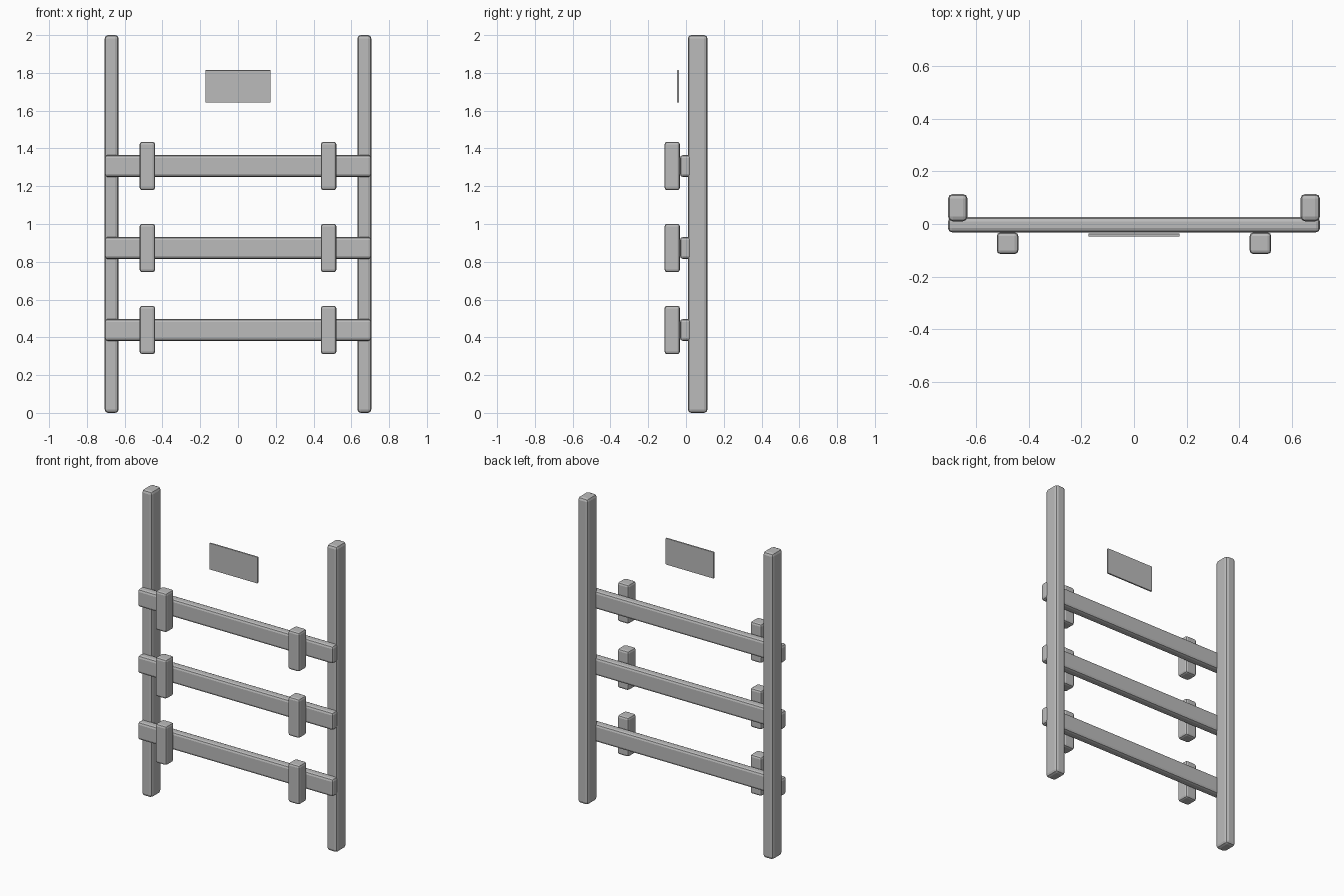
import bpy

old = bpy.data.objects.get("Cube")
if old:
    bpy.data.objects.remove(old, do_unlink=True)

grey = bpy.data.materials.new("plain_grey")
grey.use_nodes = True
GREY = (0.5, 0.5, 0.5, 1)
grey.diffuse_color = GREY
grey.node_tree.nodes["Principled BSDF"].inputs["Base Color"].default_value = GREY


def bar(name, centre, size, bevel):
    """Box with softened edges."""
    bpy.ops.mesh.primitive_cube_add(size=1, location=centre)
    ob = bpy.context.object
    ob.name = name
    ob.scale = size
    bpy.ops.object.transform_apply(location=False, rotation=False, scale=True)
    ob.data.materials.append(grey)
    mod = ob.modifiers.new("soft_edges", 'BEVEL')
    mod.width = bevel
    mod.segments = 2
    return ob


# Upright posts
for side, s in (("left", 1), ("right", -1)):
    bar(f"{side}_post", (s * 0.669, 0.062, 1), (0.074, 0.104, 2), 0.018)

# Cross rails, each with a pair of pegs on the front
for level, z in (("lower", 0.439), ("middle", 0.873), ("upper", 1.307)):
    bar(f"{level}_rail", (0, -0.003, z), (1.412, 0.058, 0.116), 0.016)
    for side, s in (("left", 1), ("right", -1)):
        bar(f"{level}_{side}_peg", (s * 0.48, -0.073, z), (0.082, 0.082, 0.256), 0.014)

# Thin sign plate
bar("sign_plate", (0, -0.042, 1.728), (0.346, 0.011, 0.172), 0.002)
